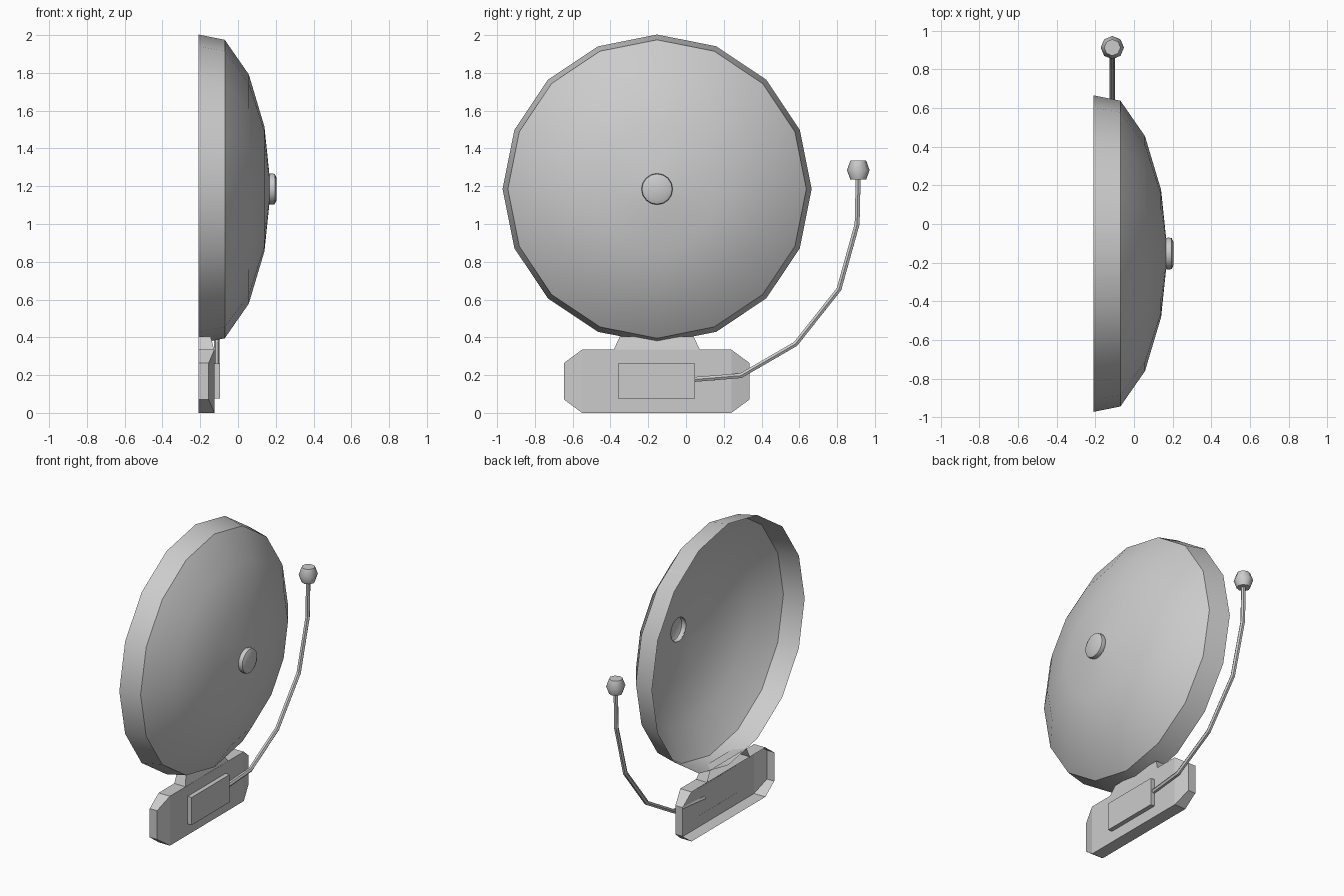
import bpy, bmesh
from math import cos, sin, tau, radians
from mathutils import Vector

if "Cube" in bpy.data.objects:
    bpy.data.objects.remove(bpy.data.objects["Cube"])


def finish(bm, name, smooth=None):
    bmesh.ops.recalc_face_normals(bm, faces=bm.faces)
    me = bpy.data.meshes.new(name)
    bm.to_mesh(me)
    bm.free()
    ob = bpy.data.objects.new(name, me)
    bpy.context.collection.objects.link(ob)
    if smooth:
        bpy.ops.object.select_all(action='DESELECT')
        ob.select_set(True)
        bpy.context.view_layer.objects.active = ob
        bpy.ops.object.shade_smooth_by_angle(angle=radians(smooth))
    return ob


def bridge(bm, a, b):
    for i in range(len(a)):
        j = (i + 1) % len(a)
        bm.faces.new((a[i], a[j], b[j], b[i]))


def lathe(name, centre, axis, profile, sides, caps=(False, True), smooth=35):
    """Spin (radius, distance along axis) points around the x or z axis."""
    bm = bmesh.new()
    rings = []
    for r, d in profile:
        ring = []
        for i in range(sides):
            c, s = r * cos(tau * i / sides), r * sin(tau * i / sides)
            p = (d, c, s) if axis == 'X' else (c, s, d)
            ring.append(bm.verts.new(Vector(centre) + Vector(p)))
        rings.append(ring)
    for a, b in zip(rings, rings[1:]):
        bridge(bm, a, b)
    if caps[0]:
        bm.faces.new(rings[0])
    if caps[1]:
        bm.faces.new(rings[-1])
    return finish(bm, name, smooth)


def open_shell(name, outline, back_x, front_x, front_faces):
    """Hollow cover with an open back; front_x gives each corner's depth."""
    bm = bmesh.new()
    back = [bm.verts.new((back_x, y, z)) for y, z in outline]
    front = [bm.verts.new((x, y, z)) for x, (y, z) in zip(front_x, outline)]
    bridge(bm, back, front)
    for f in front_faces:
        bm.faces.new([front[i] for i in f])
    return finish(bm, name)


BACK = -0.21
AXIS = (0, -0.153, 1.185)

# Bell dome, open at the back
lathe("bell_dome", AXIS, 'X',
      [(0.818, BACK), (0.79, -0.07), (0.607, 0.057), (0.33, 0.14), (0.08, 0.166)],
      16, (False, False))

# Centre knob, hollow behind
lathe("bell_knob", AXIS, 'X',
      [(0.08, 0.163), (0.083, 0.178), (0.08, 0.195), (0.06, 0.204)], 16)

# Base cover with tapered ends
open_shell("base_cover",
           [(-0.645, 0.07), (-0.55, 0), (0.24, 0), (0.335, 0.07),
            (0.335, 0.265), (0.24, 0.335), (-0.55, 0.335), (-0.645, 0.265)],
           BACK, [-0.155, -0.125, -0.125, -0.155, -0.155, -0.125, -0.125, -0.155],
           [(1, 2, 5, 6), (0, 1, 6, 7), (2, 3, 4, 5)])

# Neck between base and bell
open_shell("neck", [(-0.385, 0.33), (0.075, 0.33), (0.04, 0.405), (-0.35, 0.405)],
           BACK, [-0.125, -0.125, -0.145, -0.145], [(0, 1, 2, 3)]).data
neck = bpy.data.objects["neck"].data
bm = bmesh.new()
bm.from_mesh(neck)
# open the underside into the base
bmesh.ops.delete(bm, geom=[f for f in bm.faces if f.calc_center_median().z < 0.335],
                 context='FACES_ONLY')
bm.to_mesh(neck)
bm.free()

# Raised panel on the base
open_shell("base_panel", [(-0.36, 0.075), (0.047, 0.075), (0.047, 0.262), (-0.36, 0.262)],
           -0.126, [-0.095] * 4, [(0, 1, 2, 3)])

# Bent striker arm
cu = bpy.data.curves.new("striker_arm", 'CURVE')
cu.dimensions = '3D'
cu.bevel_depth = 0.015
cu.bevel_resolution = 1
path = [(-0.12, -0.02, 0.172), (-0.112, 0.29, 0.197), (-0.112, 0.58, 0.365),
        (-0.112, 0.81, 0.655), (-0.112, 0.906, 1.0), (-0.112, 0.912, 1.27)]
sp = cu.splines.new('POLY')
sp.points.add(len(path) - 1)
for p, co in zip(sp.points, path):
    p.co = (*co, 1)
arm = bpy.data.objects.new("striker_arm", cu)
bpy.context.collection.objects.link(arm)
bpy.ops.object.select_all(action='DESELECT')
arm.select_set(True)
bpy.context.view_layer.objects.active = arm
bpy.ops.object.convert(target='MESH')
bpy.ops.object.shade_flat()

# Striker ball
lathe("striker_ball", (-0.112, 0.912, 1.285), 'Z',
      [(0.042, -0.05), (0.06, 0), (0.042, 0.05)], 8, (True, True), 50)
